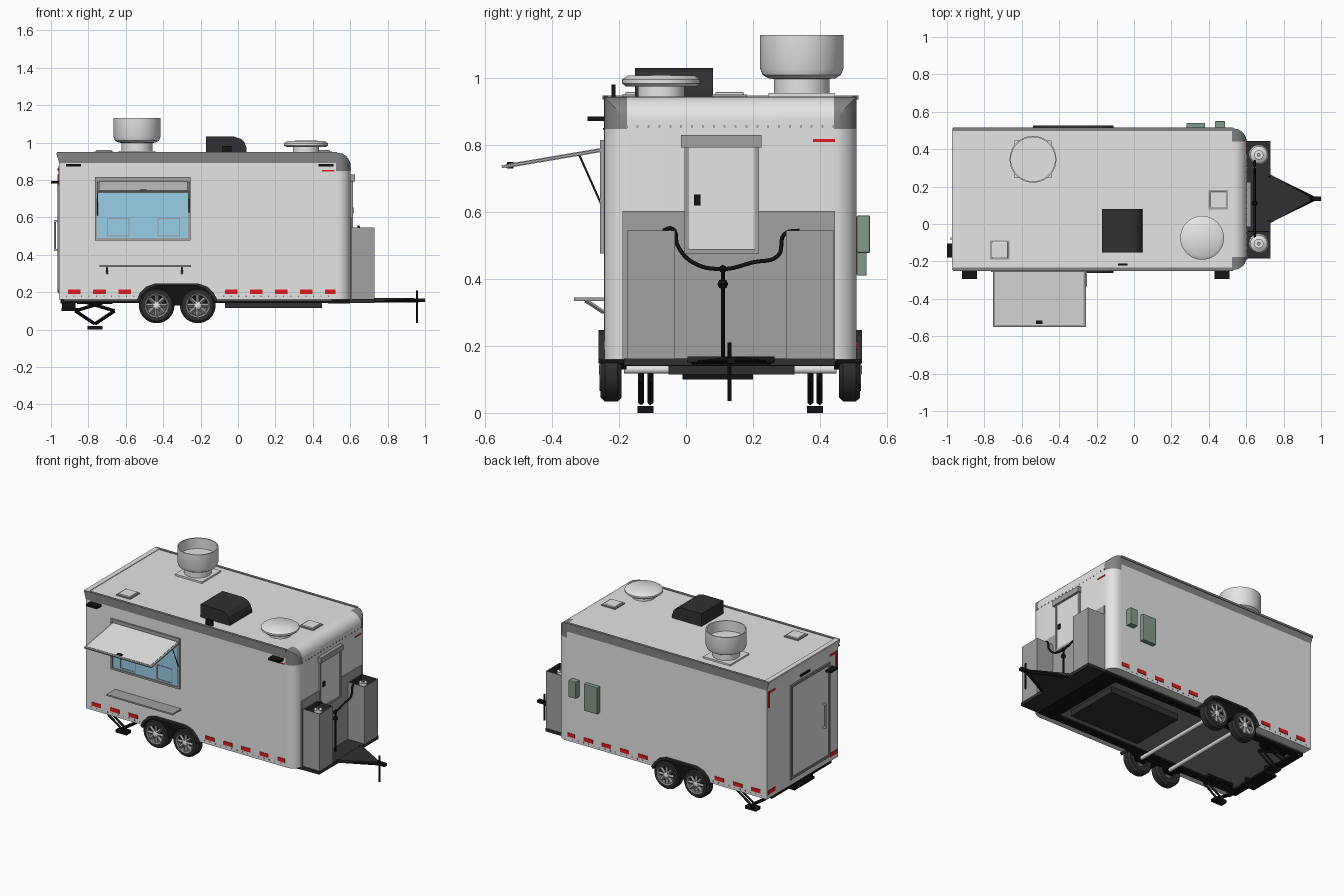
import bpy, bmesh, math
from mathutils import Vector, Matrix

cube = bpy.data.objects.get("Cube")
if cube:
    bpy.data.objects.remove(cube)


def material(name, *rgb):
    m = bpy.data.materials.new(name)
    m.use_nodes = True
    m.diffuse_color = (*rgb, 1)
    m.node_tree.nodes["Principled BSDF"].inputs["Base Color"].default_value = (*rgb, 1)
    return m


SHELL = material("shell light grey", .78, .78, .78)
GREY = material("panel grey", .36, .36, .36)
TRIM = material("trim dark grey", .23, .23, .23)
DARK = material("charcoal", .03, .03, .032)
BLACK = material("black", .006, .006, .006)
GLASS = material("blue glass", .31, .62, .8)
GREEN = material("panel green", .23, .32, .265)
RED = material("reflector red", .75, .012, .012)
WHITE = material("white", .88, .88, .88)

MID = .1325            # centre line of the body in y
HALF = .3775           # half the body width
YR, YL = MID - HALF, MID + HALF


def finish(name, bm, *mats, smooth=False):
    bmesh.ops.recalc_face_normals(bm, faces=bm.faces)
    me = bpy.data.meshes.new(name)
    bm.to_mesh(me)
    bm.free()
    ob = bpy.data.objects.new(name, me)
    bpy.context.collection.objects.link(ob)
    for m in mats:
        me.materials.append(m)
    if smooth:
        bpy.ops.object.select_all(action='DESELECT')
        ob.select_set(True)
        bpy.context.view_layer.objects.active = ob
        bpy.ops.object.shade_smooth_by_angle(angle=math.radians(35))
    return ob


def box(name, x, y, z, mat, bevel=0):
    """Box from three (low, high) ranges."""
    bm = bmesh.new()
    bmesh.ops.create_cube(bm, size=1)
    for v in bm.verts:
        v.co = Vector([(a + b) / 2 + c * (b - a) for (a, b), c in zip((x, y, z), v.co)])
    if bevel:
        bmesh.ops.bevel(bm, geom=bm.edges[:], offset=bevel, segments=2, affect='EDGES', profile=.5)
    return finish(name, bm, mat)


def bar(name, a, b, mat, r=.008, sides=4):
    """Straight bar between two points."""
    a, b = Vector(a), Vector(b)
    bm = bmesh.new()
    turn = (b - a).to_track_quat('Z', 'Y').to_matrix().to_4x4()
    bmesh.ops.create_cone(bm, cap_ends=True, segments=sides, radius1=r, radius2=r, depth=(b - a).length,
                          matrix=Matrix.Translation((a + b) / 2) @ turn)
    return finish(name, bm, mat, smooth=sides > 6)


def prism(name, pts, axis, lo, hi, mat):
    """Outline in the other two axes, extruded along axis."""
    bm = bmesh.new()
    place = (lambda p: (p[0], lo, p[1])) if axis == 'y' else (lambda p: (p[0], p[1], lo))
    f = bm.faces.new([bm.verts.new(place(p)) for p in pts])
    ext = bmesh.ops.extrude_face_region(bm, geom=[f])
    move = Vector((0, hi - lo, 0)) if axis == 'y' else Vector((0, 0, hi - lo))
    bmesh.ops.translate(bm, vec=move, verts=[v for v in ext['geom'] if isinstance(v, bmesh.types.BMVert)])
    return finish(name, bm, mat)


def lathe(name, profile, centre, mat, axis='z', steps=40):
    """Spin (radius, height) points about an axis through centre."""
    bm = bmesh.new()
    vs = [bm.verts.new((r, 0, h)) for r, h in profile]
    es = [bm.edges.new(p) for p in zip(vs, vs[1:])]
    bmesh.ops.spin(bm, geom=vs + es, cent=(0, 0, 0), axis=(0, 0, 1), angle=math.tau, steps=steps)
    bmesh.ops.remove_doubles(bm, verts=bm.verts, dist=1e-5)
    if axis != 'z':
        turn = Matrix.Rotation(math.pi / 2 * (1 if axis == '-y' else -1), 4, 'X')
        bmesh.ops.transform(bm, matrix=turn, verts=bm.verts)
    bmesh.ops.translate(bm, vec=centre, verts=bm.verts)
    return finish(name, bm, mat, smooth=True)


def frame(name, axis, at, u, v, w, mat, depth=.008):
    """Rectangular frame on a wall: axis is the wall normal, at its low side."""
    for i, (a, b) in enumerate([(u, (v[0], v[0] + w)), (u, (v[1] - w, v[1])),
                                ((u[0], u[0] + w), v), ((u[1] - w, u[1]), v)]):
        d = (at, at + depth)
        box(f"{name}_{i + 1}", *((d, a, b) if axis == 'x' else (a, d, b)), mat)


# Body shell: rounded front end, flared rear rim, dark top band and corner caps
bm = bmesh.new()
bmesh.ops.create_cube(bm, size=1)
for v in bm.verts:
    v.co = Vector((-.177 + 1.558 * v.co.x, MID + 2 * HALF * v.co.y, .5525 + .785 * v.co.z))
edges = [e for e in bm.edges if all(v.co.x > 0 for v in e.verts) and any(v.co.z > .5 for v in e.verts)]
bmesh.ops.bevel(bm, geom=edges, offset=.07, segments=8, profile=.5, affect='EDGES')
inset = HALF - .068
for co, no in (((0, 0, .89), (0, 0, 1)), ((0, 0, .848), (0, 0, 1)), ((.525, 0, 0), (1, 0, 0)),
               ((0, MID - inset, 0), (0, 1, 0)), ((0, MID + inset, 0), (0, 1, 0))):
    bmesh.ops.bisect_plane(bm, geom=bm.verts[:] + bm.edges[:] + bm.faces[:], plane_co=co, plane_no=no)
for v in bm.verts:
    if v.co.x < -.9 and v.co.z > .93:
        v.co.x = -.972
for f in bm.faces:
    c = f.calc_center_median()
    side = abs(c.y - MID)
    cap = c.x > .525 and c.z > .848 and side > inset
    band = c.z > .89 and side > HALF - .005
    f.material_index = 1 if cap or band else 0
finish("body_shell", bm, SHELL, TRIM, smooth=True)
for n, y in (("right", YR - .005), ("left", YL - .012)):
    box(f"roof_edge_{n}", (-.968, .528), (y, y + .017), (.936, .949), TRIM)
box("roof_edge_rear", (-.968, -.935), (YR, YL), (.942, .949), SHELL)

# Underside
box("floor", (-.93, .5), (YR + .06, YL - .06), (.155, .161), TRIM)
for n, y in (("right", -.185), ("left", .395)):
    box(f"chassis_rail_{n}", (-.95, .6), (y, y + .05), (.142, .164), BLACK)
for x, w in ((-.95, .05), (.48, .12)):
    box("cross_member", (x, x + w), (-.185, .445), (.14, .163), BLACK)
box("under_tank", (-.07, .45), (-.052, .325), (.115, .155), DARK)
box("rear_step", (-.945, -.85), (-.01, .2), (.1, .115), BLACK)
for y in (0, .18):
    box("step_bracket", (-.94, -.87), (y, y + .012), (.11, .16), BLACK)

# Wheels, fenders, reflectors and stabilisers on both sides
arch = [(-.54, .16), (-.525, .195), (-.49, .23), (-.44, .247), (-.215, .247), (-.165, .23), (-.13, .195), (-.11, .16)]
inner = [(-.325 + (x + .325) * .94, z - .012) for x, z in arch]
for n, s in (("right", -1), ("left", 1)):
    def span(a, b):
        return tuple(sorted((MID + s * a, MID + s * b)))
    ax = 'y' if s > 0 else '-y'
    prism(f"fender_{n}", arch + inner[::-1], 'y', *span(.32, .394), DARK)
    prism(f"wheel_well_{n}", [(-.5, .13)] + arch + [(-.15, .13)], 'y', *span(.31, .381), BLACK)
    for x in (-.435, -.215):
        hub = (x, MID + s * .325, .129)
        lathe(f"tyre_{n}", [(.05, 0), (.083, 0), (.095, .012), (.095, .05), (.083, .063), (.064, .063), (.06, .055), (.05, 0)],
              hub, DARK, ax)
        lathe(f"rim_{n}", [(0, .045), (.05, .045), (.055, .06), (.064, .066), (.064, .05)], hub, TRIM, ax, 24)
        lathe(f"hub_{n}", [(.024, .04), (.024, .06), (.012, .068), (0, .068)], hub, SHELL, ax, 16)
        for k in range(8):
            t = k * math.tau / 8
            y = MID + s * .379
            bar("spoke", (x + .015 * math.cos(t), y, .129 + .015 * math.sin(t)),
                (x + .058 * math.cos(t), y, .129 + .058 * math.sin(t)), GREY, .012)
    for x in [-.91 + .136 * k for k in range(3)] + [-.07 + .134 * k for k in range(5)]:
        box("red_reflector", (x, min(x + .067, .52)), span(.37, .381), (.19, .215), RED)
    for k in range(36):
        x = -.92 + .04 * k
        if not -.56 < x < -.09:
            box("rivet", (x, x + .007), span(.37, .379), (.173, .181), TRIM)
    # scissor stabiliser
    y = MID + s * .253
    for a, b in (((-.72, .145), (-.87, .1)), ((-.81, .145), (-.66, .1)), ((-.87, .1), (-.765, .03)), ((-.66, .1), (-.765, .03))):
        for d in (-.014, .014):
            bar(f"stabiliser_arm_{n}", (a[0], y + d, a[1]), (b[0], y + d, b[1]), BLACK, .009)
    box(f"stabiliser_foot_{n}", (-.805, -.725), (y - .024, y + .024), (0, .02), BLACK)
    box(f"stabiliser_head_{n}", (-.86, -.67), (y - .02, y + .02), (.138, .16), BLACK)
for x in (-.435, -.215):
    bar("axle", (x, YR + .06, .13), (x, YL - .06, .13), SHELL, .013, 12)
for x in (-.92, .43):
    box("side_lamp", (x, x + .08), (-.295, YR), (.872, .886), BLACK)

# Serving window, awning and shelf
wx = (-.765, -.255)
box("window_glass", (-.755, -.265), (YR - .004, YR + .01), (.485, .745), GLASS)
box("window_header", (-.755, -.265), (YR - .006, YR + .01), (.745, .805), GREY)
frame("window_frame", 'y', YR - .012, wx, (.477, .815), .012, GREY, .014)
for x in (-.7, -.43):
    frame("sliding_pane", 'y', YR - .007, (x, x + .12), (.497, .597), .006, GREY, .005)
for nm, x, y, z, m in (("awning_frame", .249, (-.31, 0), (-.004, .004), GREY),
                       ("awning_panel", .237, (-.298, -.012), (-.006, .006), SHELL)):
    a = box(nm, (-x, x), y, z, m)
    a.location = (-.506, YR, .787)
    a.rotation_euler.x = .168
box("awning_latch", (-.525, -.49), (-.535, -.515), (.73, .75), BLACK)
for x in (-.75, -.262):
    bar("awning_strut", (x, -.32, .773), (x, YR, .605), DARK, .003, 6)
box("serving_shelf", (-.74, -.25), (-.335, YR), (.335, .345), GREY)
for x in (-.7, -.3):
    bar("shelf_bracket", (x, -.3, .336), (x, YR, .3), GREY, .006)

# Front end: lower panel, door, open cabinets with tanks, hose
box("front_panel", (.597, .607), (-.19, .445), (.16, .603), GREY)
frame("front_door_frame", 'x', .6, (-.005, .218), (.475, .83), .014, GREY, .014)
box("front_door", (.6, .61), (.008, .205), (.49, .8), SHELL)
box("front_door_hood", (.6, .625), (-.015, .225), (.793, .83), GREY)
box("front_door_latch", (.608, .617), (.024, .044), (.62, .652), BLACK)
for k in range(20):
    y = -.18 + .0325 * k
    box("front_rivet", (.6, .605), (y, y + .006), (.852, .86), GREY)
box("front_marker", (.6, .605), (.38, .445), (.81, .818), RED)
box("side_marker", (.45, .515), (YR - .003, YR), (.845, .852), RED)
for n, y in (("right", -.105), ("left", .37)):
    bm = bmesh.new()
    bmesh.ops.create_cube(bm, size=1)
    for v in bm.verts:
        v.co = Vector((.667 + .124 * v.co.x, y + .143 * v.co.y, .353 + .384 * v.co.z))
    bm.normal_update()
    top = max(bm.faces, key=lambda f: f.calc_center_median().z)
    bmesh.ops.inset_region(bm, faces=[top], thickness=.007)
    sides = bmesh.ops.inset_region(bm, faces=[top], thickness=.0005, depth=-.15)['faces']
    for f in sides + [top]:
        f.material_index = 1
    finish(f"tank_cabinet_{n}", bm, GREY, DARK)
    lathe(f"gas_tank_{n}", [(0, .35), (.054, .35), (.054, .47), (.045, .5), (.025, .512), (.025, .535), (0, .535)],
          (.667, y, 0), WHITE, steps=24)
    bar("tank_valve", (.667, y, .53), (.667, y, .545), GREY, .01, 8)
curve = bpy.data.curves.new("gas_hose", 'CURVE')
curve.dimensions, curve.bevel_depth, curve.resolution_u = '3D', .006, 6
path = [(-.07, .545), (-.04, .55), (-.025, .5), (.02, .45), (.11, .43), (.2, .45), (.275, .47), (.295, .535), (.34, .545)]
sp = curve.splines.new('BEZIER')
sp.bezier_points.add(len(path) - 1)
for p, (y, z) in zip(sp.bezier_points, path):
    p.co = (.645, y, z)
    p.handle_left_type = p.handle_right_type = 'AUTO'
curve.materials.append(BLACK)
bpy.context.collection.objects.link(bpy.data.objects.new("gas_hose", curve))
bar("gas_pipe", (.645, .11, .16), (.645, .11, .43), BLACK, .006, 8)
for z, r in ((.43, .012), (.385, .016)):
    lathe("regulator", [(0, -r), (r * .7, -r * .7), (r, 0), (r * .7, r * .7), (0, r)], (.645, .11, z), BLACK, steps=16)

# Tongue, hitch and jack
box("tongue_platform", (.595, .73), (-.185, .445), (.142, .163), DARK)
prism("tongue_plate", [(.73, .005), (.73, .265), (.94, .145), (.94, .122)], 'z', .15, .168, DARK)
for y in (.015, .255):
    bar("tongue_beam", (.72, y, .155), (.965, .135, .155), BLACK, .011)
box("hitch_coupler", (.95, 1), (.122, .148), (.148, .166), BLACK)
bar("tongue_jack", (.957, .13, .035), (.957, .13, .21), BLACK, .006, 8)

# Rear door, handle, lamp and reflectors
frame("rear_door_frame", 'x', -.966, (-.15, .265), (.2, .83), .016, TRIM, .012)
box("rear_door", (-.961, -.95), (-.135, .25), (.215, .815), SHELL)
for z in (.42, .575):
    box("handle_mount", (-.98, -.955), (-.085, -.073), (z, z + .01), SHELL)
bar("rear_handle", (-.979, -.079, .42), (-.979, -.079, .585), SHELL, .006, 8)
box("rear_lamp", (-1, -.95), (-.18, -.105), (.782, .794), BLACK)
box("rear_center_light", (-.965, -.955), (.06, .16), (.85, .862), BLACK)
for y, d in ((YR + .015, 1), (YL - .015, -1)):
    a, b = sorted((y, y + d * .012)), sorted((y, y + d * .07))
    box("rear_red_upright", (-.96, -.955), a, (.77, .875), RED)
    box("rear_red_top", (-.96, -.955), b, (.863, .875), RED)
    box("rear_red_low", (-.96, -.955), b, (.19, .215), RED)

# Roof equipment
fan = (-.54, .346, 0)
box("exhaust_base", (-.64, -.44), (.246, .446), (.942, .956), SHELL)
lathe("exhaust_fan", [(.083, .95), (.083, .998), (.1, 1), (.117, 1.01), (.125, 1.03), (.125, 1.13),
                      (.118, 1.13), (.118, 1.06), (0, 1.06)], fan, SHELL, steps=48)
lathe("mushroom_vent", [(.07, .94), (.07, .975), (.105, .975), (.117, .985), (.117, .996), (.1, 1.008), (0, 1.012)],
      (.364, -.074, 0), WHITE, steps=48)
prism("roof_air_conditioner", [(-.171, .945), (-.171, 1.031), (-.02, 1.031), (.015, 1.02), (.035, 1), (.046, .97), (.046, .945)],
      'y', -.152, .08, DARK)
for x, y in ((.45, .13), (-.717, -.139)):
    box("roof_vent_base", (x - .052, x + .052), (y - .052, y + .052), (.942, .951), GREY)
    box("roof_vent_lid", (x - .043, x + .043), (y - .043, y + .043), (.945, .959), SHELL, .005)
box("roof_beacon", (-.085, -.035), (-.222, -.21), (.944, .982), BLACK)

# Service panels on the left wall
box("large_service_panel", (.28, .38), (YL, .54), (.41, .59), GREEN, .004)
box("small_service_panel", (.432, .487), (YL, .55), (.478, .59), GREEN, .004)
